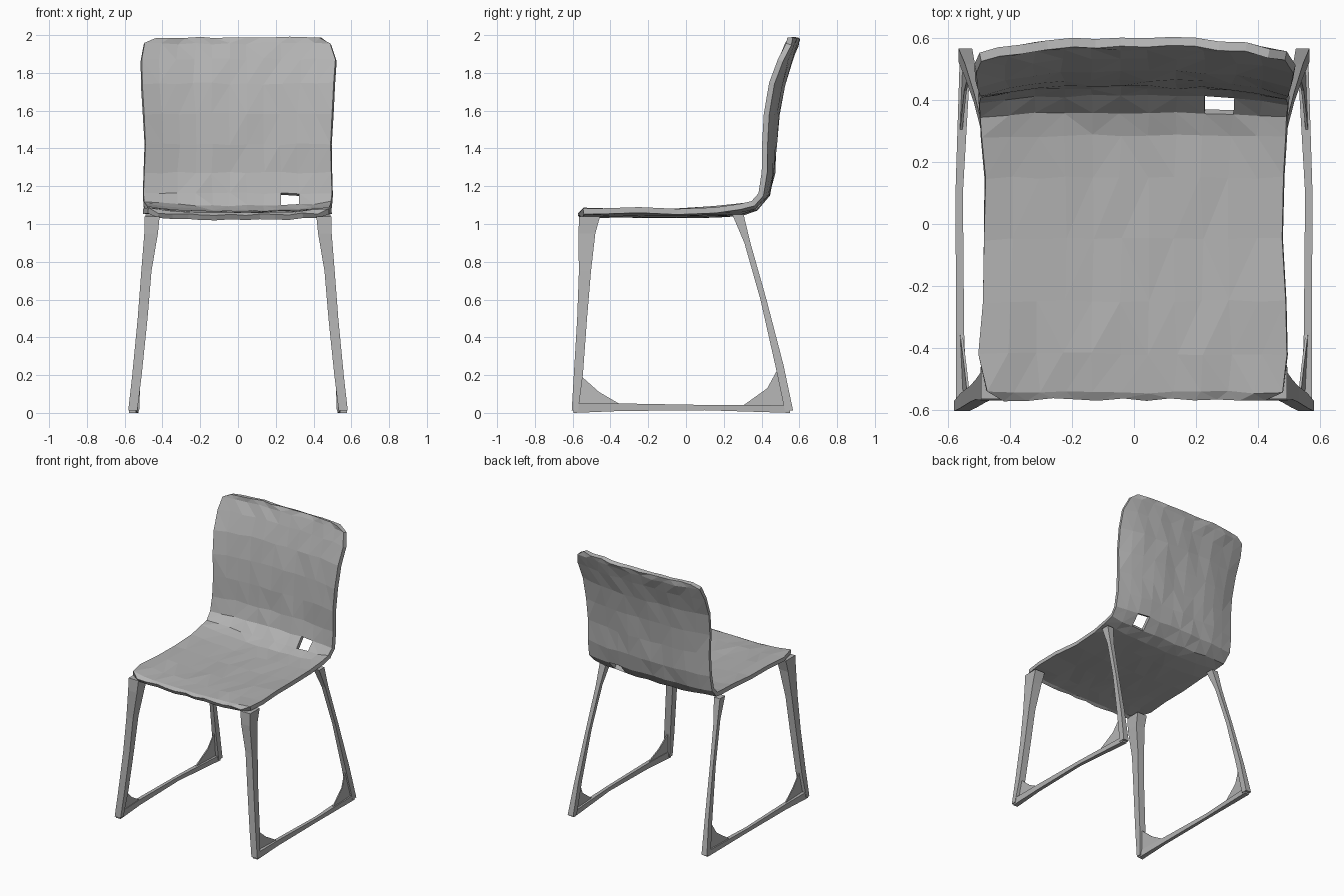
import bpy, bmesh, random
from mathutils import Vector

random.seed(4)
cube = bpy.data.objects.get("Cube")
if cube:
    bpy.data.objects.remove(cube)

GREY = (0.45, 0.45, 0.45, 1)
grey = bpy.data.materials.new("plain grey")
grey.use_nodes = True
grey.diffuse_color = GREY
grey.node_tree.nodes["Principled BSDF"].inputs["Base Color"].default_value = GREY


def finish(name, bm, mirror=False):
    bmesh.ops.recalc_face_normals(bm, faces=bm.faces)
    mesh = bpy.data.meshes.new(name)
    bm.to_mesh(mesh)
    bm.free()
    mesh.materials.append(grey)
    obj = bpy.data.objects.new(name, mesh)
    bpy.context.collection.objects.link(obj)
    if mirror:
        obj.modifiers.new("both sides", "MIRROR")
    return obj


def loft(name, sections, along_y=False):
    """Four-sided bar through (x, y, z, half_width, half_depth) sections."""
    bm = bmesh.new()
    rings = []
    for x, y, z, w, d in sections:
        ring = []
        for sx, sd in ((-1, -1), (1, -1), (1, 1), (-1, 1)):
            off = (sx * w, 0, sd * d) if along_y else (sx * w, sd * d, 0)
            ring.append(bm.verts.new(Vector((x, y, z)) + Vector(off)))
        rings.append(ring)
    for a, b in zip(rings, rings[1:]):
        for i in range(4):
            j = (i + 1) % 4
            bm.faces.new((a[i], a[j], b[j], b[i]))
    bm.faces.new(rings[0])
    bm.faces.new(rings[-1])
    return finish(name, bm, True)


def plate(name, corners):
    """Thin corner web between a leg and its runner."""
    bm = bmesh.new()
    bm.faces.new([bm.verts.new(c) for c in corners])
    obj = finish(name, bm, True)
    solid = obj.modifiers.new("thickness", "SOLIDIFY")
    solid.thickness, solid.offset = 0.008, 0
    return obj


# Seat and back: one bent shell, rows of (y, z, half width, forward curl, lift)
profile = [
    (-0.56, 1.035, 0.42, 0.0, 0.01), (-0.54, 1.048, 0.48, 0.0, 0.02),
    (-0.42, 1.052, 0.50, 0.0, 0.02), (-0.25, 1.052, 0.49, 0.0, 0.02),
    (-0.05, 1.050, 0.485, 0.0, 0.02), (0.15, 1.052, 0.485, 0.0, 0.025),
    (0.29, 1.060, 0.49, 0.01, 0.03), (0.37, 1.085, 0.50, 0.02, 0.02),
    (0.43, 1.155, 0.505, 0.03, 0.0), (0.455, 1.27, 0.50, 0.035, 0.0),
    (0.465, 1.42, 0.49, 0.045, 0.0), (0.48, 1.58, 0.50, 0.055, 0.0),
    (0.51, 1.74, 0.515, 0.055, 0.0), (0.55, 1.87, 0.515, 0.05, 0.0),
    (0.58, 1.95, 0.495, 0.04, 0.0), (0.588, 1.985, 0.44, 0.035, 0.0),
]
COLS = 11
bm = bmesh.new()
rows = []
for y, z, half, curl, lift in profile:
    row = []
    for i in range(COLS + 1):
        u = 2 * i / COLS - 1
        bend = 0.5 * u ** 2 + 0.5 * u ** 4
        j = [random.uniform(-0.005, 0.005) for k in range(3)]
        row.append(bm.verts.new((u * half + j[0], y - curl * bend + j[1],
                                 z + lift * bend + j[2])))
    rows.append(row)
for r, (a, b) in enumerate(zip(rows, rows[1:])):
    for i in range(COLS):
        if (r, i) != (7, 8):        # small opening at the base of the back
            bm.faces.new((a[i], a[i + 1], b[i + 1], b[i]))
bmesh.ops.triangulate(bm, faces=bm.faces)
shell = finish("seat_and_back_shell", bm)
solid = shell.modifiers.new("thickness", "SOLIDIFY")
solid.thickness, solid.offset = 0.03, 0

# Sled legs
loft("front_legs", [
    (0.455, -0.51, 1.04, 0.04, 0.055), (0.46, -0.525, 0.95, 0.036, 0.045),
    (0.485, -0.535, 0.75, 0.027, 0.032), (0.505, -0.55, 0.5, 0.026, 0.026),
    (0.535, -0.57, 0.2, 0.025, 0.024), (0.557, -0.588, 0.012, 0.024, 0.017)])
loft("rear_legs", [
    (0.465, 0.275, 1.05, 0.025, 0.03), (0.48, 0.325, 0.9, 0.016, 0.016),
    (0.505, 0.41, 0.6, 0.013, 0.016), (0.53, 0.495, 0.25, 0.016, 0.022),
    (0.545, 0.545, 0.012, 0.022, 0.022)])
loft("floor_runners", [
    (0.558, -0.595, 0.025, 0.018, 0.025), (0.562, -0.35, 0.03, 0.013, 0.02),
    (0.565, 0.1, 0.028, 0.012, 0.014), (0.545, 0.55, 0.02, 0.018, 0.02)], True)

# Corner webs where legs meet the runners
plate("front_corner_webs", [(0.55, -0.58, 0.03), (0.56, -0.34, 0.04),
                            (0.545, -0.46, 0.11), (0.535, -0.55, 0.19)])
plate("rear_corner_webs", [(0.56, 0.29, 0.03), (0.55, 0.53, 0.03),
                           (0.53, 0.49, 0.24), (0.545, 0.43, 0.13)])
